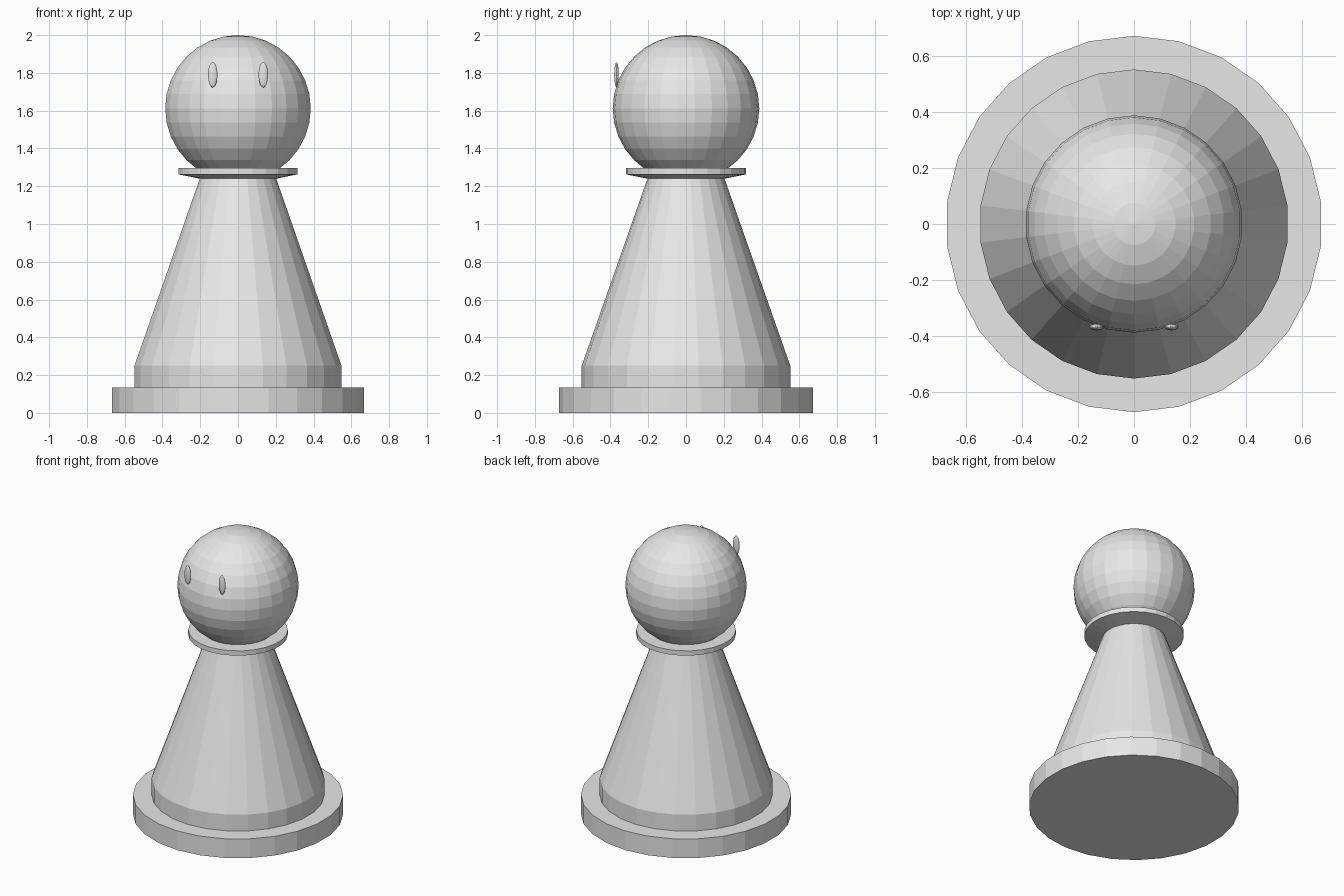
import bpy, bmesh, math

if "Cube" in bpy.data.objects:
    bpy.data.objects.remove(bpy.data.objects["Cube"])

SIDES = 26

grey = bpy.data.materials.new("light_grey")
grey.diffuse_color = (0.8, 0.8, 0.8, 1)
grey.use_nodes = True
grey.node_tree.nodes["Principled BSDF"].inputs["Base Color"].default_value = grey.diffuse_color


def lathe(name, profile, sides=SIDES, loc=(0, 0, 0), scale=(1, 1, 1)):
    """Spin (radius, z) points, ordered bottom to top, around the z axis."""
    bm = bmesh.new()
    rings = []
    for r, z in profile:
        if r < 1e-5:
            rings.append([bm.verts.new((0, 0, z))])
            continue
        # first corner points at the front (-y)
        angles = [2 * math.pi * i / sides - math.pi / 2 for i in range(sides)]
        rings.append([bm.verts.new((r * math.cos(a), r * math.sin(a), z)) for a in angles])
    for lo, hi in zip(rings, rings[1:]):
        for i in range(sides):
            j = (i + 1) % sides
            quad = [lo[i % len(lo)], lo[j % len(lo)], hi[j % len(hi)], hi[i % len(hi)]]
            bm.faces.new(list(dict.fromkeys(quad)))
    bmesh.ops.scale(bm, vec=scale, verts=bm.verts)
    bmesh.ops.recalc_face_normals(bm, faces=bm.faces)
    mesh = bpy.data.meshes.new(name)
    bm.to_mesh(mesh)
    bm.free()
    mesh.materials.append(grey)
    obj = bpy.data.objects.new(name, mesh)
    obj.location = loc
    bpy.context.collection.objects.link(obj)
    return obj


def ball_profile(rings):
    """Half circle of radius 1 from bottom pole to top pole."""
    return [(math.sin(math.pi * i / rings), -math.cos(math.pi * i / rings))
            for i in range(rings + 1)]


# round foot
lathe("base", [(0, 0), (0.672, 0), (0.672, 0.135), (0, 0.135)])
# short straight skirt, then tapering cone
lathe("body", [(0, 0.135), (0.552, 0.135), (0.552, 0.25), (0.204, 1.24), (0, 1.24)])
# collar with a bevelled underside
lathe("collar", [(0, 1.24), (0.204, 1.24), (0.318, 1.263), (0.318, 1.297), (0, 1.297)])
# head
lathe("head", ball_profile(16), loc=(0, 0, 1.612), scale=(0.388,) * 3)
# eyes, standing just off the face
for side, x in (("left", 0.134), ("right", -0.134)):
    lathe(side + "_eye", ball_profile(12), 16, (x, -0.368, 1.79), (0.025, 0.012, 0.067))
